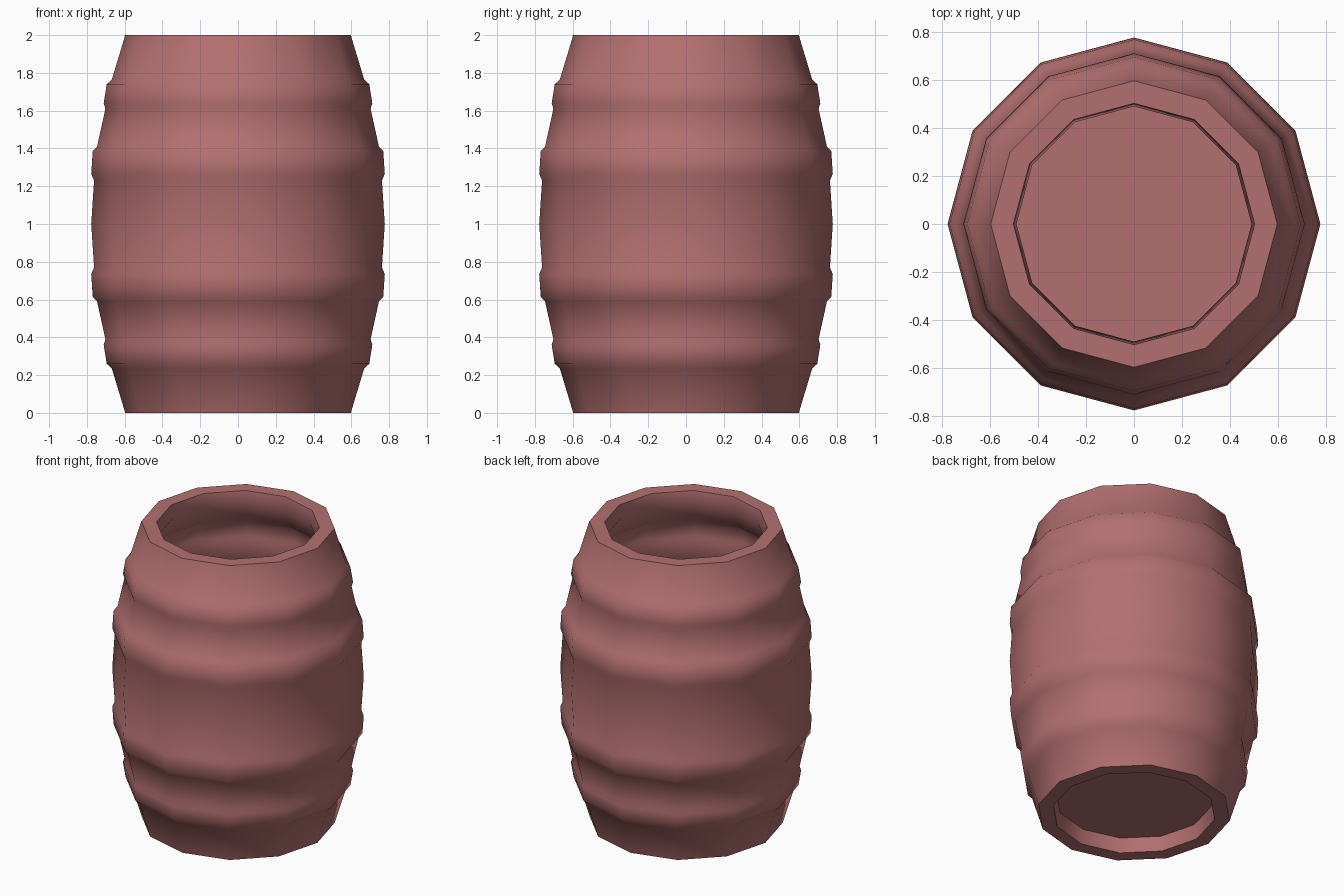
import bpy, bmesh, math

# Remove the default cube only
cube = bpy.data.objects.get("Cube")
if cube:
    bpy.data.objects.remove(cube, do_unlink=True)

SIDES = 12
WALL = 0.094

red = bpy.data.materials.new("dusty red")
red.use_nodes = True
color = (0.45, 0.16, 0.16, 1)
red.diffuse_color = color
red.node_tree.nodes["Principled BSDF"].inputs["Base Color"].default_value = color


def lathe(name, profile, sharp_radii=()):
    """Revolve (radius, height) points; a zero radius closes with one flat cap."""
    bm = bmesh.new()
    rings = []
    for r, z in profile:
        rings.append([bm.verts.new((r * math.cos(math.tau * i / SIDES),
                                    r * math.sin(math.tau * i / SIDES), z))
                      for i in range(SIDES)])
    for a, b in zip(rings, rings[1:]):
        for i in range(SIDES):
            j = (i + 1) % SIDES
            bm.faces.new((a[i], a[j], b[j], b[i]))
    # Flat caps: outside of the base and floor inside
    bm.faces.new(rings[0])
    bm.faces.new(rings[-1])
    bmesh.ops.recalc_face_normals(bm, faces=bm.faces)
    # Rims and floors are flat, walls are smooth
    for f in bm.faces:
        f.smooth = abs(f.normal.z) < 0.95
    for e in bm.edges:
        e.smooth = len({f.smooth for f in e.link_faces}) == 1
    mesh = bpy.data.meshes.new(name)
    bm.to_mesh(mesh)
    bm.free()
    mesh.materials.append(red)
    obj = bpy.data.objects.new(name, mesh)
    bpy.context.collection.objects.link(obj)
    return obj


# Outer wall with two raised hoops per half, mirrored about mid height
half = [(0.597, 0.0), (0.668, 0.235), (0.695, 0.26), (0.711, 0.36),
        (0.702, 0.39), (0.746, 0.59), (0.769, 0.615), (0.777, 0.735),
        (0.762, 0.77)]
outer = half + [(0.777, 1.0)] + [(r, 2 - z) for r, z in reversed(half)]

# Recessed base, outer wall, mouth lip, and hollow inside down to its floor
base = [(0.485, 0.095), (0.503, 0.0)]
lip = [(0.503, 2.0), (0.49, 1.91)]
inside = [(r - WALL, z) for r, z in reversed(outer) if 0.2 < z < 1.8]
floor = [(0.53, 0.16)]
lathe("barrel", base + outer + lip + inside + floor)
